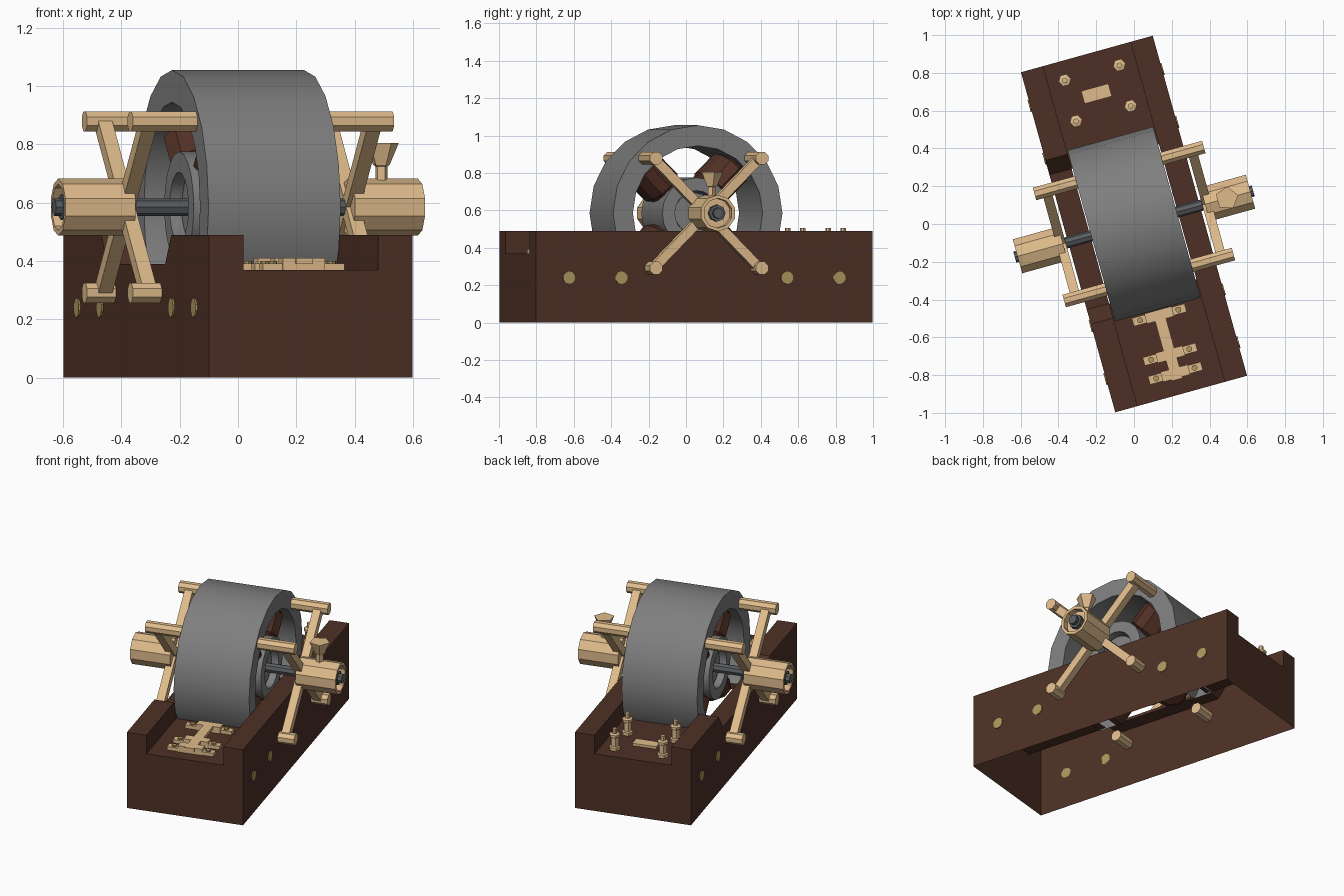
import bpy, bmesh, math
from mathutils import Matrix, Vector

cube = bpy.data.objects.get("Cube")
if cube:
    bpy.data.objects.remove(cube, do_unlink=True)

TURN = Matrix.Rotation(math.radians(15.5), 4, 'Z')
AXLE = 0.585                                   # shaft height
ALONG_X = Matrix.Rotation(math.pi / 2, 4, 'Y')


def material(name, rgb):
    m = bpy.data.materials.new(name)
    m.use_nodes = True
    m.diffuse_color = (*rgb, 1)
    m.node_tree.nodes["Principled BSDF"].inputs["Base Color"].default_value = (*rgb, 1)
    return m


wood = material("dark wood", (0.075, 0.03, 0.019))
winding = material("winding brown", (0.085, 0.03, 0.019))
tan = material("tan brass", (0.74, 0.5, 0.26))
gold = material("old gold", (0.42, 0.31, 0.11))
grey = material("iron grey", (0.21, 0.21, 0.21))
steel = material("dark steel", (0.1, 0.11, 0.12))


def finish(name, bm, mat, matrix=Matrix(), smooth=False):
    mesh = bpy.data.meshes.new(name)
    bm.transform(TURN @ matrix)
    bm.to_mesh(mesh)
    bm.free()
    mesh.materials.append(mat)
    ob = bpy.data.objects.new(name, mesh)
    bpy.context.collection.objects.link(ob)
    if smooth:
        bpy.ops.object.select_all(action='DESELECT')
        ob.select_set(True)
        bpy.context.view_layer.objects.active = ob
        bpy.ops.object.shade_smooth_by_angle(angle=math.radians(30))
    return ob


def turned(profile, sides, closed=False, phase=0.0):
    """Revolve (radius, height) points round z; ends are capped unless closed."""
    bm = bmesh.new()
    rings = []
    for r, h in profile:
        ring = []
        for i in range(sides):
            a = phase + math.tau * i / sides
            ring.append(bm.verts.new((r * math.cos(a), r * math.sin(a), h)))
        rings.append(ring)
    pairs = list(zip(rings, rings[1:]))
    if closed:
        pairs.append((rings[-1], rings[0]))
    for lo, hi in pairs:
        for i in range(sides):
            j = (i + 1) % sides
            bm.faces.new((lo[i], lo[j], hi[j], hi[i]))
    if not closed:
        bm.faces.new(rings[0][::-1])
        bm.faces.new(rings[-1])
    bmesh.ops.recalc_face_normals(bm, faces=bm.faces)
    return bm


def box(name, mat, centre, size, rot=Matrix()):
    bm = bmesh.new()
    bmesh.ops.create_cube(bm, size=1)
    bmesh.ops.scale(bm, vec=size, verts=bm.verts)
    return finish(name, bm, mat, Matrix.Translation(centre) @ rot)


# Base: hollow trough with two rails, the left one lowered beside the drum
WIDE, GAP, LONG, TOP, FLOOR, LOW = 0.362, 0.24, 0.934, 0.49, 0.37, 0.39
bm = bmesh.new()
sections = []
for v, h in ((-LONG, TOP), (-0.45, TOP), (-0.37, LOW), (0.37, LOW), (0.45, TOP), (LONG, TOP)):
    outline = ((-WIDE, 0), (-WIDE, h), (-GAP, h), (-GAP, FLOOR),
               (GAP, FLOOR), (GAP, TOP), (WIDE, TOP), (WIDE, 0))
    sections.append([bm.verts.new((x, v, z)) for x, z in outline])
for s, (a, b) in enumerate(zip(sections, sections[1:])):
    for i in range(7):
        if not (s == 2 and i == 3):            # opening under the drum
            bm.faces.new((a[i], b[i], b[i + 1], a[i + 1]))
bm.faces.new(sections[0])
bm.faces.new(sections[-1][::-1])
bmesh.ops.recalc_face_normals(bm, faces=bm.faces)
finish("base", bm, wood)

# Drum: heavy iron ring, open below the trough floor
at_axle = Matrix.Translation((0, 0, AXLE))
bm = turned([(0.47, -0.235), (0.47, 0.235), (0.36, 0.235), (0.36, -0.235)], 20, closed=True)
bm.transform(at_axle @ ALONG_X)
bmesh.ops.bisect_plane(bm, geom=bm.verts[:] + bm.edges[:] + bm.faces[:],
                       plane_co=(0, 0, 0.36), plane_no=(0, 0, -1), clear_outer=True)
finish("drum", bm, grey, smooth=True)

# Inner ring and rotor
bm = turned([(0.19, -0.21), (0.19, 0.21), (0.12, 0.21), (0.12, -0.21)], 20, closed=True)
finish("inner_ring", bm, grey, at_axle @ ALONG_X, True)
finish("rotor", turned([(0.11, -0.17), (0.11, 0.17)], 16), grey, at_axle @ ALONG_X, True)
finish("shaft", turned([(0.03, -0.655), (0.03, 0.655)], 8), steel, at_axle @ ALONG_X)

# Windings on the four diagonals
for k in range(4):
    spin = Matrix.Rotation(math.pi / 4 + k * math.pi / 2, 4, 'X')
    coil = turned([(0.085, 0.17), (0.11, 0.2), (0.11, 0.34), (0.09, 0.365)], 12)
    finish("winding", coil, winding, at_axle @ spin @ Matrix.Diagonal((1.8, 1, 1, 1)))

# Bearings with their four-armed brackets
ARM = 0.294
for side, word in ((1, "left"), (-1, "right")):
    flip = ALONG_X if side > 0 else Matrix.Rotation(-math.pi / 2, 4, 'Y')
    cup = turned([(0.098, 0.39), (0.098, 0.64), (0.08, 0.64), (0.08, 0.6)], 10)
    finish(word + "_bearing", cup, tan, at_axle @ flip)
    finish(word + "_shaft_collar", turned([(0.045, 0.59), (0.045, 0.63)], 8), steel,
           at_axle @ flip)
    for sy in (-1, 1):
        for sz in (-1, 1):
            peg = turned([(0.037, 0.235), (0.037, 0.465)], 8, phase=math.pi / 8)
            finish(word + "_bracket_peg", peg, tan,
                   Matrix.Translation((0, sy * ARM, AXLE + sz * ARM)) @ flip)
            tilt = Matrix.Rotation(-sy * sz * math.pi / 4, 4, 'X')
            box(word + "_bracket_arm", tan,
                (side * 0.4, sy * ARM / 2, AXLE + sz * ARM / 2),
                (0.05, 0.05, ARM * math.sqrt(2)), tilt)
    # Bolt heads along the base wall
    for v in (-0.75, -0.46, 0.46, 0.75):
        finish(word + "_wall_bolt", turned([(0.034, 0), (0.034, 0.006)], 10), gold,
               Matrix.Translation((side * WIDE, v, 0.24)) @ flip)

# Oil cup on one bearing
oil = turned([(0.022, 0.66), (0.022, 0.725), (0.03, 0.73), (0.058, 0.795), (0.062, 0.805)], 5)
finish("oil_cup", oil, tan, Matrix.Translation((0.51, 0, 0)))

# Knife switch at the front of the trough
for v in (-0.5, -0.716, -0.82):
    box("switch_bar", tan, (0, v, FLOOR + 0.011), (0.29, 0.045, 0.022))
    box("switch_clip", tan, (0, v, FLOOR + 0.02), (0.15, 0.055, 0.04))
    for u in (-0.105, 0.105):
        finish("switch_screw", turned([(0.016, 0), (0.016, 0.03)], 8), gold,
               Matrix.Translation((u, v, FLOOR)))
box("switch_blade", tan, (0, -0.675, FLOOR + 0.03), (0.06, 0.36, 0.02))

# Terminal posts and plate at the back of the trough
post = [(0.035, 0), (0.035, 0.02), (0.026, 0.025), (0.026, 0.08),
        (0.034, 0.085), (0.034, 0.1), (0.015, 0.105), (0.015, 0.135)]
for u in (-0.15, 0.15):
    for v in (0.607, 0.831):
        finish("terminal_post", turned(post, 6), tan, Matrix.Translation((u, v, FLOOR)))
box("terminal_plate", tan, (-0.007, 0.718, FLOOR + 0.008), (0.15, 0.07, 0.016))
